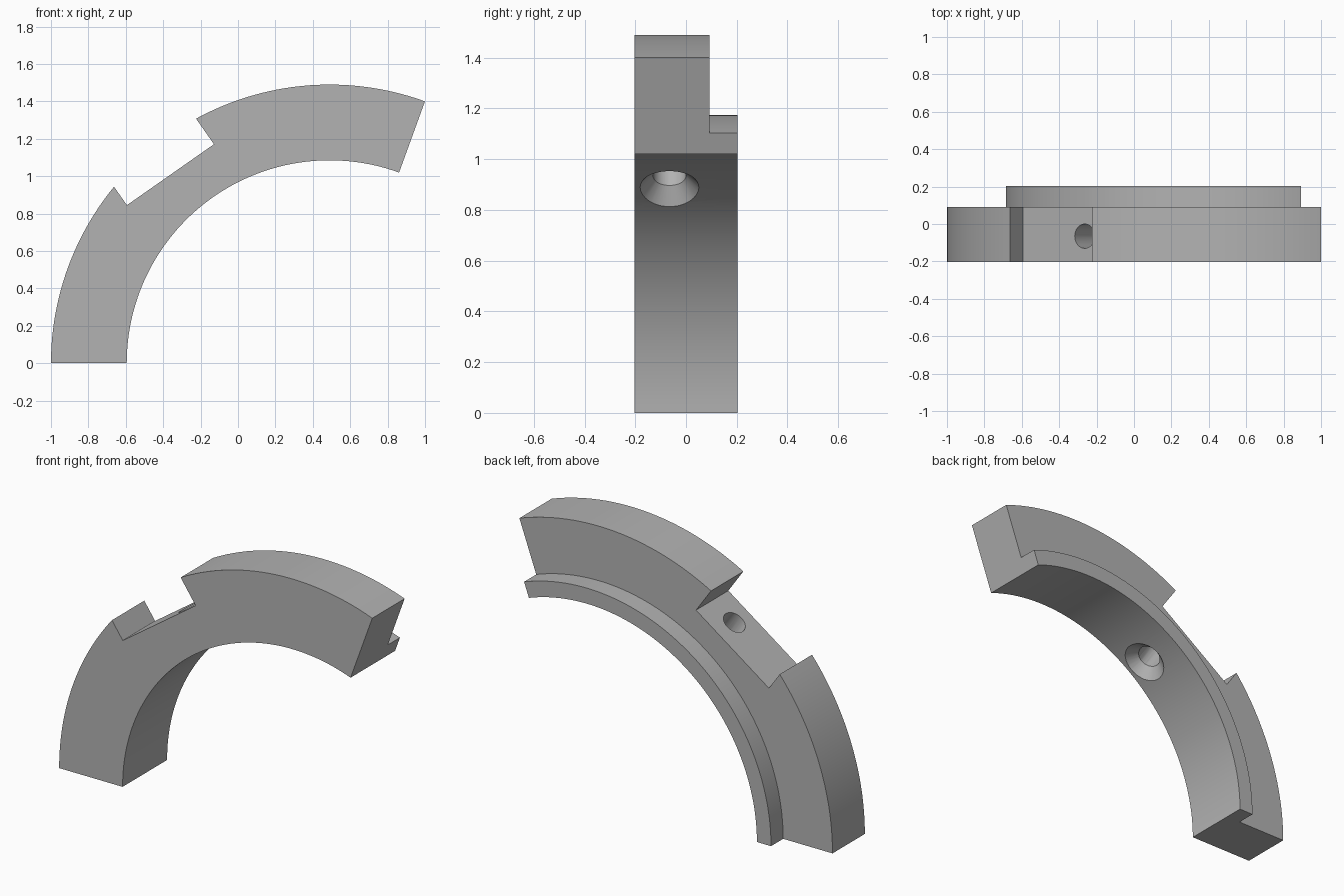
import bpy, bmesh
from math import radians, sin, cos
from mathutils import Matrix, Vector

cube = bpy.data.objects.get("Cube")
if cube:
    bpy.data.objects.remove(cube, do_unlink=True)

CENTRE = Vector((0.49, 0, 0))
SWEEP = (radians(70), radians(180))
R_IN, R_LIP, R_OUT = 1.085, 1.175, 1.49
FRONT, STEP, BACK = -0.203, 0.092, 0.203
HOLE_Y = -0.065

grey = bpy.data.materials.new("plain grey")
grey.use_nodes = True
colour = (0.45, 0.45, 0.45, 1)
grey.diffuse_color = colour
grey.node_tree.nodes["Principled BSDF"].inputs["Base Color"].default_value = colour


def make_object(name, bm):
    bmesh.ops.recalc_face_normals(bm, faces=bm.faces)
    mesh = bpy.data.meshes.new(name)
    bm.to_mesh(mesh)
    bm.free()
    mesh.materials.append(grey)
    obj = bpy.data.objects.new(name, mesh)
    bpy.context.collection.objects.link(obj)
    return obj


# Arc segment: stepped cross-section swept about the y axis
profile = [(R_IN, FRONT), (R_OUT, FRONT), (R_OUT, STEP),
           (R_LIP, STEP), (R_LIP, BACK), (R_IN, BACK)]
STEPS = 64
bm = bmesh.new()
rings = []
for i in range(STEPS + 1):
    a = SWEEP[0] + (SWEEP[1] - SWEEP[0]) * i / STEPS
    rings.append([bm.verts.new(CENTRE + Vector((r * cos(a), y, r * sin(a))))
                  for r, y in profile])
n = len(profile)
for r0, r1 in zip(rings, rings[1:]):
    for j in range(n):
        k = (j + 1) % n
        bm.faces.new((r0[j], r0[k], r1[k], r1[j]))
bm.faces.new(rings[0])
bm.faces.new(rings[-1])
ring = make_object("ring_segment", bm)

# Cutter frame: local x along the notch floor, local z radially outward
frame = Matrix.Translation(CENTRE) @ Matrix.Rotation(radians(-35), 4, 'Y')

# Flat notch cut into the outer rim
bm = bmesh.new()
bmesh.ops.create_cube(bm, size=1, matrix=frame
                      @ Matrix.Translation((-0.119, 0, 1.314 + 0.25))
                      @ Matrix.Diagonal((0.568, 0.6, 0.5, 1)))
notch = make_object("notch_cutter", bm)


def cone_cutter(name, z0, z1, r0, r1):
    bm = bmesh.new()
    bmesh.ops.create_cone(bm, cap_ends=True, segments=48, radius1=r0, radius2=r1,
                          depth=z1 - z0, matrix=frame
                          @ Matrix.Translation((0, HOLE_Y, (z0 + z1) / 2)))
    return make_object(name, bm)


# Screw hole with a countersink on the inner face
hole = cone_cutter("hole_cutter", 1.0, 1.5, 0.065, 0.065)
countersink = cone_cutter("countersink_cutter", 1.04, 1.14, 0.157, 0.065)

bpy.context.view_layer.objects.active = ring
ring.select_set(True)
for cutter in (notch, hole, countersink):
    mod = ring.modifiers.new(cutter.name, 'BOOLEAN')
    mod.operation = 'DIFFERENCE'
    mod.solver = 'EXACT'
    mod.object = cutter
    bpy.ops.object.modifier_apply(modifier=mod.name)
    bpy.data.objects.remove(cutter, do_unlink=True)

bpy.ops.object.shade_smooth_by_angle(angle=radians(25))
